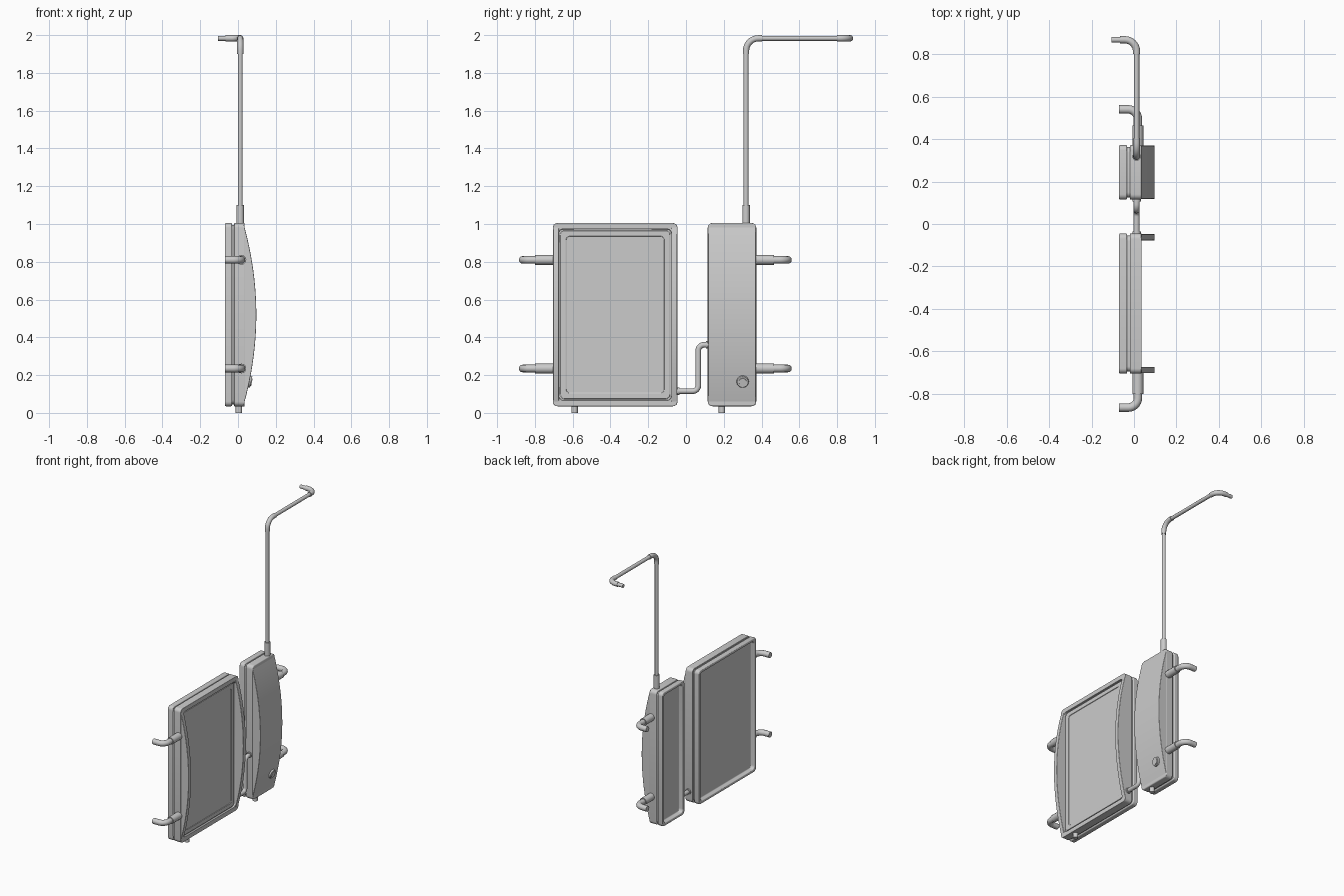
import bpy, bmesh, math
from mathutils import Vector, Matrix

if "Cube" in bpy.data.objects:
    bpy.data.objects.remove(bpy.data.objects["Cube"])

Z0, Z1 = 0.035, 1.005
PX = 0.012


def finish(name, bm, bevel=0.0, angle=35):
    bmesh.ops.recalc_face_normals(bm, faces=bm.faces)
    me = bpy.data.meshes.new(name)
    bm.to_mesh(me)
    bm.free()
    ob = bpy.data.objects.new(name, me)
    bpy.context.collection.objects.link(ob)
    if bevel:
        m = ob.modifiers.new("edge_round", 'BEVEL')
        m.width, m.segments, m.limit_method = bevel, 3, 'ANGLE'
        m.angle_limit = math.radians(50)
    smooth(ob, angle)
    return ob


def smooth(ob, angle=35):
    bpy.ops.object.select_all(action='DESELECT')
    ob.select_set(True)
    bpy.context.view_layer.objects.active = ob
    bpy.ops.object.shade_smooth_by_angle(angle=math.radians(angle))


def slab(name, y0, y1, z0, z1, x0, x1, r=0.025, bevel=0.006, steps=()):
    """Rounded rectangle in YZ from x0 to x1; steps (inset, dx) shape the x1 face."""
    bm = bmesh.new()
    vs = []
    for k, (cy, cz) in enumerate([(y1 - r, z1 - r), (y0 + r, z1 - r),
                                  (y0 + r, z0 + r), (y1 - r, z0 + r)]):
        for i in range(6):
            a = math.pi / 2 * (k + i / 5)
            vs.append(bm.verts.new((x0, cy + r * math.cos(a), cz + r * math.sin(a))))
    base = bm.faces.new(vs)
    dup = bmesh.ops.extrude_face_region(bm, geom=[base], use_keep_orig=True)['geom']
    face = [g for g in dup if isinstance(g, bmesh.types.BMFace)][0]
    bmesh.ops.translate(bm, vec=(x1 - x0, 0, 0), verts=face.verts)
    cy, cz = (y0 + y1) / 2, (z0 + z1) / 2
    hy, hz = (y1 - y0) / 2, (z1 - z0) / 2
    for inset, dx in steps:
        for move in ((inset, 0), (0, dx)):
            if not any(move):
                continue
            new = bmesh.ops.extrude_discrete_faces(bm, faces=[face])['faces']
            face = new[0]
            sy, sz = (hy - move[0]) / hy, (hz - move[0]) / hz
            for v in face.verts:
                v.co = (v.co.x + move[1], cy + (v.co.y - cy) * sy, cz + (v.co.z - cz) * sz)
            hy, hz = hy - move[0], hz - move[0]
    return finish(name, bm, bevel)


def arch(name, y0, y1, xb=0.03, sag=0.067, n=24):
    """Shallow bow profile in XZ, extruded along Y."""
    bm = bmesh.new()
    h = (Z1 - Z0) / 2 - 0.006
    pts = []
    for i in range(n + 1):
        t = -1 + 2 * i / n
        pts.append((xb + sag * (1 - t * t), (Z0 + Z1) / 2 + h * t))
    f = bm.faces.new([bm.verts.new((x, y0, z)) for x, z in pts])
    geo = bmesh.ops.extrude_face_region(bm, geom=[f], use_keep_orig=True)['geom']
    bmesh.ops.translate(bm, vec=(0, y1 - y0, 0),
                        verts=[g for g in geo if isinstance(g, bmesh.types.BMVert)])
    return finish(name, bm, 0.003)


def tube(name, pts, radius, fillet=0.0):
    """Round pipe along a path whose inner corners are filleted."""
    pts = [Vector(p) for p in pts]
    path = [pts[0]]
    for a, b, c in zip(pts, pts[1:], pts[2:]):
        u, w = (a - b).normalized(), (c - b).normalized()
        o = b + (u + w) * fillet
        for i in range(9):
            t = math.pi / 2 * i / 8
            path.append(o - w * fillet * math.cos(t) - u * fillet * math.sin(t))
    path.append(pts[-1])
    cu = bpy.data.curves.new(name, 'CURVE')
    cu.dimensions = '3D'
    cu.bevel_depth, cu.bevel_resolution, cu.use_fill_caps = radius, 4, True
    sp = cu.splines.new('POLY')
    sp.points.add(len(path) - 1)
    for p, q in zip(sp.points, path):
        p.co = (*q, 1)
    ob = bpy.data.objects.new(name, cu)
    bpy.context.collection.objects.link(ob)
    bpy.ops.object.select_all(action='DESELECT')
    ob.select_set(True)
    bpy.context.view_layer.objects.active = ob
    bpy.ops.object.convert(target='MESH')
    smooth(bpy.context.object, 40)


# Two housings: recessed back tray, inner core, front shell
for label, y0, y1 in (("panel", -0.705, -0.045), ("box", 0.115, 0.372)):
    slab(label + "_back_tray", y0, y1, Z0, Z1, -0.032, -0.07,
         steps=[(0.022, 0.028)])
    slab(label + "_core", y0 + 0.01, y1 - 0.01, Z0 + 0.01, Z1 - 0.01, -0.036, -0.016, bevel=0)
    if label == "panel":
        slab("panel_front_shell", y0, y1, Z0, Z1, -0.02, 0.035, bevel=0.005,
             steps=[(0.032, -0.014), (0.008, 0.008), (0.03, -0.004)])
    else:
        slab("box_front_shell", y0, y1, Z0, Z1, -0.02, 0.035)

# Bowed side ribs on the panel, bowed cover on the box
arch("panel_rib_outer", -0.703, -0.673)
arch("panel_rib_inner", -0.077, -0.047)
arch("box_bowed_cover", 0.118, 0.370)

# Side hooks with collars
for side, y in ((-1, -0.70), (1, 0.365)):
    end = 0.865 if side < 0 else 0.54
    end = side * end
    for level, z in (("lower", 0.235), ("upper", 0.81)):
        tag = ("left_" if side < 0 else "right_") + level
        tube(tag + "_hook", [(0.018, y, z), (0.018, end, z), (-0.07, end, z)], 0.02, 0.045)
        tube(tag + "_hook_collar", [(0.018, y, z), (0.018, y + side * 0.1, z)], 0.026)

# Tall pole with elbows
PY = 0.318
tube("pole_collar", [(PX, PY, 1.0), (PX, PY, 1.1)], 0.02)
tube("pole", [(PX, PY, 1.0), (PX, PY, 1.93)], 0.013)
tube("pole_top_elbow", [(PX, PY, 1.9), (PX, PY, 1.983), (PX, PY + 0.085, 1.983)], 0.0165, 0.065)
tube("pole_arm", [(PX, PY + 0.07, 1.983), (PX, 0.82, 1.983)], 0.013)
tube("pole_end_hook", [(PX, 0.80, 1.983), (PX, 0.868, 1.983), (-0.065, 0.868, 1.983)], 0.017, 0.055)
tube("pole_end_tip", [(-0.06, 0.868, 1.983), (-0.107, 0.868, 1.983)], 0.013)

# Linking pipe between housings
tube("link_pipe", [(PX, -0.055, 0.115), (PX, 0.065, 0.115), (PX, 0.065, 0.36), (PX, 0.125, 0.36)],
     0.015, 0.03)
tube("link_collar_panel", [(PX, -0.055, 0.115), (PX, -0.035, 0.115)], 0.02)
tube("link_collar_box", [(PX, 0.105, 0.36), (PX, 0.118, 0.36)], 0.02)

# Drain feet
for tag, y in (("panel", -0.59), ("box", 0.19)):
    tube(tag + "_foot", [(0.005, y, 0), (0.005, y, 0.045)], 0.017)

# Knob seated on the bowed cover
seat = Matrix.Translation((0.063, 0.30, 0.165)) @ Matrix.Rotation(math.pi / 2 + 0.21, 4, 'Y')
for name, r1, r2, depth in (("knob_ring", 0.034, 0.029, 0.014), ("knob_button", 0.024, 0.02, 0.022)):
    bm = bmesh.new()
    bmesh.ops.create_cone(bm, cap_ends=True, segments=28, radius1=r1, radius2=r2,
                          depth=depth, matrix=seat)
    finish(name, bm)
